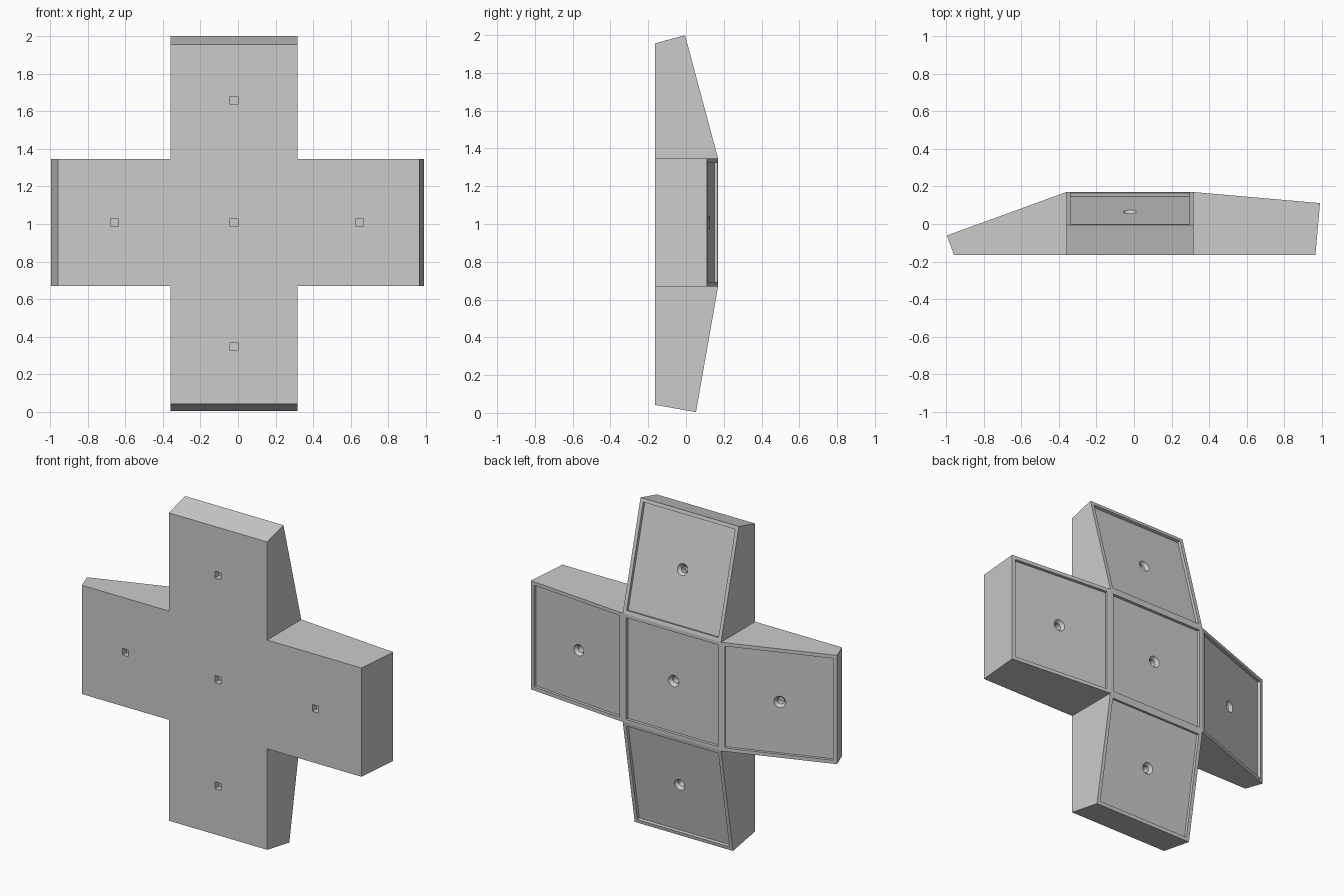
import bpy, bmesh
from math import radians, sin, cos
from mathutils import Matrix, Vector

if "Cube" in bpy.data.objects:
    bpy.data.objects.remove(bpy.data.objects["Cube"])

SIZE = 0.676            # side of each square panel
HALF = SIZE / 2
FRONT, BACK = -0.165, 0.17
RIM, DEPTH = 0.022, 0.018
CENTRE = Vector((-0.022, 0, 1.008))

grey = bpy.data.materials.new("matte grey")
grey.use_nodes = True
grey.diffuse_color = (0.6, 0.6, 0.6, 1)
grey.node_tree.nodes["Principled BSDF"].inputs["Base Color"].default_value = (0.6, 0.6, 0.6, 1)


def make_object(name, bm):
    bmesh.ops.recalc_face_normals(bm, faces=bm.faces)
    mesh = bpy.data.meshes.new(name)
    bm.to_mesh(mesh)
    bm.free()
    mesh.materials.append(grey)
    obj = bpy.data.objects.new(name, mesh)
    bpy.context.collection.objects.link(obj)
    return obj


def add_box(bm, matrix, size):
    bmesh.ops.create_cube(bm, size=1, matrix=matrix @ Matrix.Diagonal((*size, 1)))


def add_hole(bm, matrix, radius_low, radius_high, low, high):
    """Round cutter along local z between two heights."""
    bmesh.ops.create_cone(bm, cap_ends=True, segments=32, radius1=radius_low,
                          radius2=radius_high, depth=high - low,
                          matrix=matrix @ Matrix.Translation((0, 0, (low + high) / 2)))


def cut(obj, name, build):
    bm = bmesh.new()
    build(bm)
    cutter = make_object(name, bm)
    mod = obj.modifiers.new(name, "BOOLEAN")
    mod.operation, mod.solver, mod.object = "DIFFERENCE", "EXACT", cutter
    bpy.context.view_layer.objects.active = obj
    bpy.ops.object.modifier_apply(modifier=mod.name)
    bpy.data.objects.remove(cutter)


def panel(name, out, tilt):
    """Square panel; 'out' is the arm direction, 'tilt' how far its back leans forward."""
    a = radians(tilt)
    up = Vector((0, 1, 0))
    if out is None:
        out, start, a = Vector((1, 0, 0)), CENTRE - Vector((HALF, 0, 0)), 0
    else:
        start = CENTRE + out * HALF
    side = up.cross(out)
    along = out * cos(a) - up * sin(a)
    normal = up * cos(a) + out * sin(a)

    # Wedge block: side profile extruded across the panel width
    hinge = start + up * BACK
    tip = hinge + along * SIZE
    # End wall stays square to the tilted back
    foot = tip - normal * ((tip.y - FRONT) / cos(a))
    profile = [start + up * FRONT, foot, tip, hinge]
    bm = bmesh.new()
    rings = [[bm.verts.new(p + side * s) for p in profile] for s in (-HALF, HALF)]
    for ring in rings:
        bm.faces.new(ring)
    for i in range(4):
        j = (i + 1) % 4
        bm.faces.new((rings[0][i], rings[0][j], rings[1][j], rings[1][i]))
    block = make_object(name, bm)

    # Local frame at the middle of the back face
    middle = hinge + along * HALF
    frame = Matrix((along, side, normal)).transposed().to_4x4()
    frame.translation = middle
    inner = SIZE - 2 * RIM
    cut(block, "recess", lambda b: add_box(b, frame, (inner, inner, 2 * DEPTH)))
    cut(block, "countersink", lambda b: add_hole(b, frame, 0.019, 0.036, -DEPTH - 0.022, -DEPTH + 0.001))
    cut(block, "bore", lambda b: add_hole(b, frame, 0.021, 0.021, -DEPTH - 0.06, -DEPTH - 0.01))

    # Square pocket on the front
    shift = middle - normal * 0.06
    spot = Matrix.Translation((shift.x, FRONT, shift.z))
    cut(block, "pocket", lambda b: add_box(b, spot, (0.042, 0.08, 0.042)))


X, Z = Vector((1, 0, 0)), Vector((0, 0, 1))
panel("centre_panel", None, 0)
panel("left_panel", X, 5)
panel("bottom_panel", -Z, 10)
panel("top_panel", Z, 15)
panel("right_panel", -X, 20)
